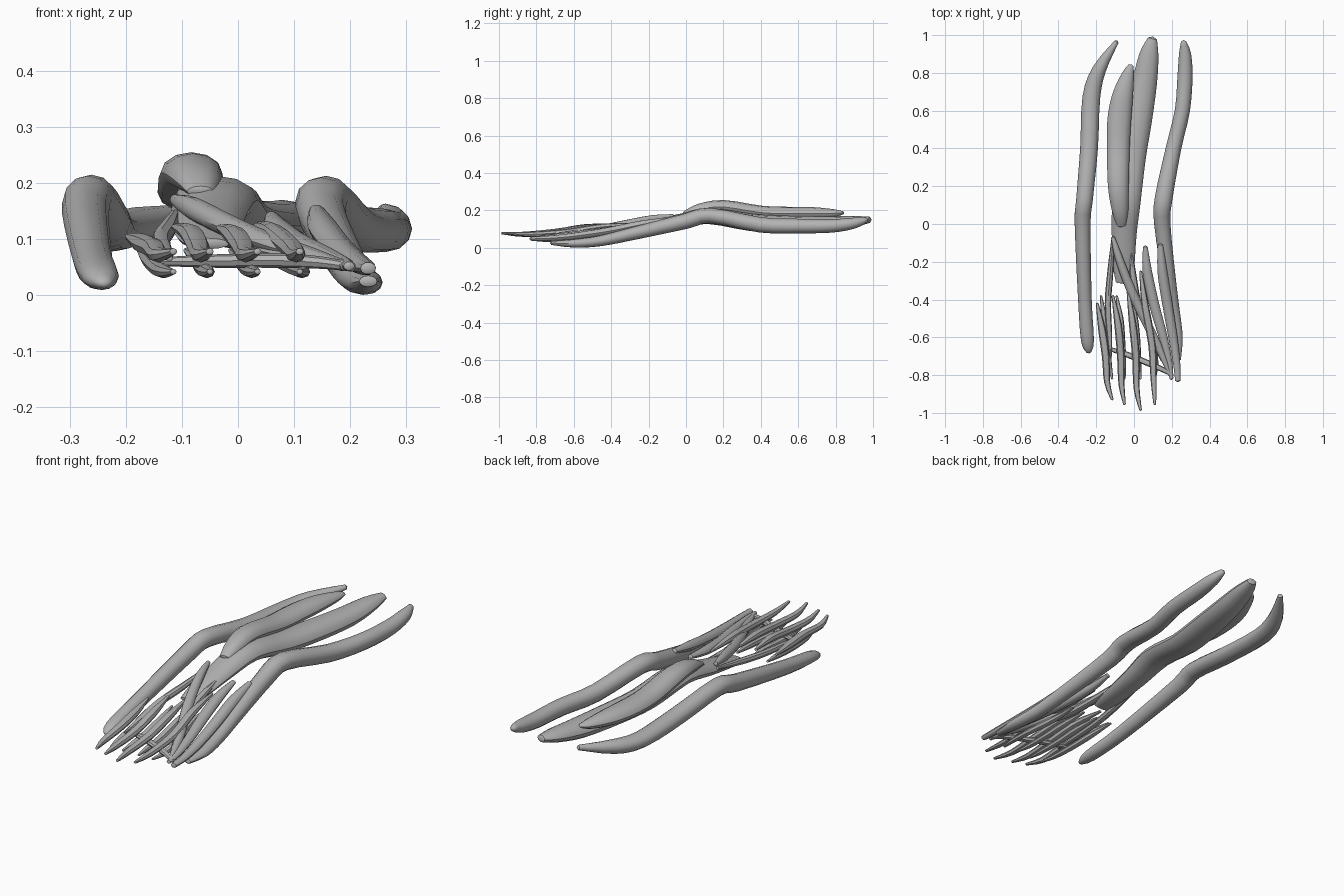
import bpy, bmesh, math
from mathutils import Vector

cube = bpy.data.objects.get("Cube")
if cube:
    bpy.data.objects.remove(cube, do_unlink=True)

GREY = (0.45, 0.45, 0.45, 1.0)
mat = bpy.data.materials.new("muscle grey")
mat.use_nodes = True
mat.diffuse_color = GREY
bsdf = mat.node_tree.nodes["Principled BSDF"]
bsdf.inputs["Base Color"].default_value = GREY
bsdf.inputs["Roughness"].default_value = 0.7


def smooth_path(pts, steps):
    """Catmull-Rom interpolation of (x, y, z, half width, half height)."""
    out = []
    n = len(pts)
    for i in range(n - 1):
        a, b, c, d = (pts[max(i - 1, 0)], pts[i], pts[i + 1], pts[min(i + 2, n - 1)])
        for s in range(steps):
            t = s / steps
            out.append([0.5 * (2 * q + (r - p) * t + (2 * p - 5 * q + 4 * r - w) * t * t
                               + (3 * q - p - 3 * r + w) * t ** 3)
                        for p, q, r, w in zip(a, b, c, d)])
    out.append(list(pts[-1]))
    return out


def strand(name, pts, sides=12, steps=3):
    """Sweep an elliptical section along a path and round off both ends."""
    path = smooth_path(pts, steps)
    bm = bmesh.new()
    rings = []
    for i, p in enumerate(path):
        centre = Vector(p[:3])
        tangent = (Vector(path[min(i + 1, len(path) - 1)][:3])
                   - Vector(path[max(i - 1, 0)][:3])).normalized()
        across = tangent.cross(Vector((0, 0, 1))).normalized()
        up = across.cross(tangent)
        rings.append([bm.verts.new(centre
                                   + across * p[3] * math.cos(2 * math.pi * k / sides)
                                   + up * p[4] * math.sin(2 * math.pi * k / sides))
                      for k in range(sides)])
    for r0, r1 in zip(rings, rings[1:]):
        for k in range(sides):
            j = (k + 1) % sides
            bm.faces.new((r0[k], r0[j], r1[j], r1[k]))
    # blunt domed tips
    for ring, end, inner in ((rings[0], path[0], path[1]), (rings[-1], path[-1], path[-2])):
        out = (Vector(end[:3]) - Vector(inner[:3])).normalized()
        tip = bm.verts.new(Vector(end[:3]) + out * min(end[3], end[4]) * 0.7)
        for k in range(sides):
            bm.faces.new((ring[k], ring[(k + 1) % sides], tip))
    bmesh.ops.recalc_face_normals(bm, faces=bm.faces)
    mesh = bpy.data.meshes.new(name)
    bm.to_mesh(mesh)
    bm.free()
    mesh.materials.append(mat)
    obj = bpy.data.objects.new(name, mesh)
    bpy.context.collection.objects.link(obj)
    bpy.ops.object.select_all(action='DESELECT')
    obj.select_set(True)
    bpy.context.view_layer.objects.active = obj
    bpy.ops.object.shade_smooth_by_angle(angle=math.radians(40))
    return obj


# Long outer strands
strand("right_outer_muscle", [
    (-0.238, -0.68, 0.020, 0.012, 0.008), (-0.246, -0.62, 0.034, 0.034, 0.024),
    (-0.260, -0.40, 0.068, 0.036, 0.034), (-0.272, 0.00, 0.148, 0.042, 0.040),
    (-0.262, 0.13, 0.174, 0.044, 0.041), (-0.238, 0.40, 0.132, 0.047, 0.040),
    (-0.226, 0.67, 0.114, 0.047, 0.036), (-0.183, 0.82, 0.124, 0.036, 0.033),
    (-0.092, 0.965, 0.150, 0.012, 0.012)])
strand("left_outer_muscle", [
    (0.232, -0.72, 0.025, 0.016, 0.010), (0.228, -0.60, 0.023, 0.030, 0.022),
    (0.208, -0.46, 0.036, 0.034, 0.028), (0.183, -0.28, 0.076, 0.037, 0.034),
    (0.150, 0.00, 0.142, 0.043, 0.041), (0.156, 0.13, 0.172, 0.047, 0.041),
    (0.209, 0.40, 0.122, 0.041, 0.041), (0.256, 0.60, 0.116, 0.040, 0.039),
    (0.270, 0.78, 0.117, 0.040, 0.036), (0.270, 0.90, 0.132, 0.032, 0.029),
    (0.262, 0.965, 0.150, 0.014, 0.014)])

# Broad central pair, one lying on the other
strand("central_deep_muscle", [
    (-0.055, -0.31, 0.092, 0.040, 0.010), (-0.055, -0.22, 0.108, 0.057, 0.022),
    (-0.052, -0.05, 0.140, 0.066, 0.035), (-0.040, 0.12, 0.170, 0.075, 0.043),
    (-0.015, 0.35, 0.135, 0.077, 0.046), (0.020, 0.55, 0.125, 0.075, 0.046),
    (0.056, 0.75, 0.125, 0.066, 0.043), (0.080, 0.90, 0.140, 0.050, 0.030),
    (0.098, 0.982, 0.150, 0.024, 0.016)])
strand("central_upper_muscle", [
    (-0.067, -0.01, 0.185, 0.024, 0.010), (-0.073, 0.07, 0.207, 0.043, 0.028),
    (-0.083, 0.20, 0.218, 0.055, 0.037), (-0.083, 0.40, 0.188, 0.060, 0.037),
    (-0.078, 0.55, 0.183, 0.063, 0.036), (-0.060, 0.68, 0.183, 0.055, 0.034),
    (-0.032, 0.79, 0.184, 0.033, 0.022), (-0.016, 0.84, 0.187, 0.014, 0.008)])

# Slender front strands on the upper layer, one per ray
rays = [("first", -0.42, -0.93, (-0.195, -0.170, -0.150, -0.142, -0.115), 0.105),
        ("second", -0.38, -0.955, (-0.112, -0.084, -0.070, -0.066, -0.050), 0.122),
        ("third", -0.36, -0.985, (-0.032, -0.007, 0.010, 0.014, 0.035), 0.120),
        ("fourth", -0.25, -0.955, (0.035, 0.060, 0.095, 0.104, 0.110), 0.125)]
radii = (0.007, 0.020, 0.020, 0.016, 0.007)
fractions = (0, 0.27, 0.55, 0.82, 1)
for name, y0, y1, xs, z0 in rays:
    heights = (z0, z0 - 0.012, 0.084, 0.072, 0.078)
    strand(name + "_upper_ray", [
        (x, y0 + (y1 - y0) * f, z, r, r * 0.85)
        for x, f, z, r in zip(xs, fractions, heights, radii)], sides=8)
    # Matching thinner strand underneath
    strand(name + "_lower_ray", [
        (x + dx, -0.38 - 0.44 * f, z, r * 0.8, r * 0.7)
        for x, dx, f, z, r in zip(xs, (0.02, 0.012, 0.008, 0.012, 0.0), fractions,
                                  (0.080, 0.065, 0.048, 0.042, 0.042), radii)], sides=8)

# Strands running from the middle towards the front
strand("straight_deep_strand", [
    (-0.112, -0.08, 0.145, 0.008, 0.008), (-0.125, -0.25, 0.118, 0.016, 0.016),
    (-0.138, -0.42, 0.098, 0.017, 0.015), (-0.130, -0.58, 0.078, 0.014, 0.012),
    (-0.122, -0.70, 0.066, 0.006, 0.006)], sides=8)
strand("middle_deep_strand", [
    (-0.015, -0.15, 0.135, 0.007, 0.007), (-0.006, -0.26, 0.115, 0.017, 0.015),
    (0.015, -0.40, 0.096, 0.020, 0.016), (0.050, -0.50, 0.080, 0.018, 0.014),
    (0.150, -0.72, 0.060, 0.010, 0.008)], sides=8)
strand("oblique_strand", [
    (-0.112, -0.07, 0.170, 0.010, 0.010), (-0.080, -0.18, 0.155, 0.021, 0.020),
    (-0.020, -0.34, 0.125, 0.024, 0.020), (0.050, -0.49, 0.095, 0.024, 0.018),
    (0.125, -0.64, 0.072, 0.020, 0.015), (0.192, -0.80, 0.052, 0.010, 0.009)], sides=10)
strand("inner_side_strand", [
    (0.060, -0.12, 0.140, 0.012, 0.010), (0.070, -0.25, 0.118, 0.025, 0.020),
    (0.105, -0.42, 0.092, 0.027, 0.020), (0.155, -0.60, 0.070, 0.023, 0.017),
    (0.188, -0.74, 0.056, 0.016, 0.013), (0.198, -0.82, 0.052, 0.010, 0.008)], sides=10)
strand("outer_side_strand", [
    (0.140, -0.11, 0.150, 0.014, 0.012), (0.150, -0.25, 0.122, 0.026, 0.022),
    (0.176, -0.42, 0.088, 0.027, 0.021), (0.206, -0.60, 0.062, 0.024, 0.018),
    (0.226, -0.74, 0.050, 0.019, 0.014), (0.232, -0.83, 0.048, 0.014, 0.011)], sides=10)

# Cross band joining the rays
strand("cross_band", [
    (-0.135, -0.66, 0.060, 0.010, 0.008), (-0.040, -0.69, 0.061, 0.015, 0.012),
    (0.070, -0.735, 0.062, 0.016, 0.013), (0.150, -0.77, 0.058, 0.014, 0.011),
    (0.205, -0.80, 0.050, 0.009, 0.008)], sides=8)
